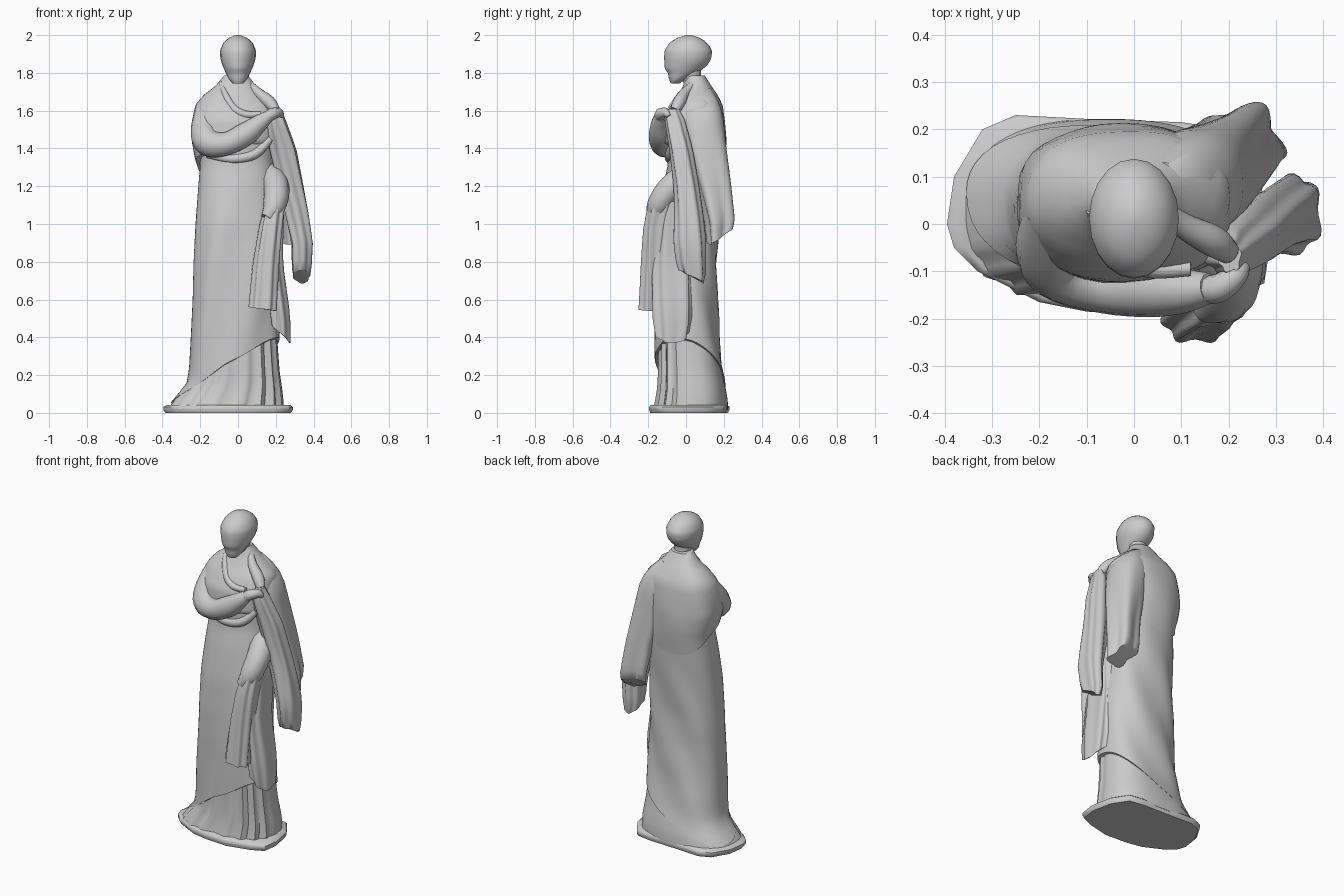
import bpy, bmesh
from math import sin, cos, pi, radians, copysign
from mathutils import Vector


def make(name, rings, cap=True):
    """Skin a list of equal-length point rings into one mesh object."""
    bm = bmesh.new()
    vs = [[bm.verts.new(p) for p in r] for r in rings]
    n = len(vs[0])
    for a, b in zip(vs, vs[1:]):
        for i in range(n):
            k = (i + 1) % n
            bm.faces.new((a[i], a[k], b[k], b[i]))
    if cap:
        bm.faces.new(vs[0])
        bm.faces.new(vs[-1])
    bmesh.ops.recalc_face_normals(bm, faces=bm.faces)
    me = bpy.data.meshes.new(name)
    bm.to_mesh(me)
    bm.free()
    ob = bpy.data.objects.new(name, me)
    bpy.context.collection.objects.link(ob)
    return ob


def section(table, z):
    """Interpolate (z, x0, x1, y0, y1) rows at height z."""
    if z <= table[0][0]:
        return table[0][1:]
    for a, b in zip(table, table[1:]):
        if z <= b[0]:
            t = (z - a[0]) / (b[0] - a[0])
            return [p + (q - p) * t for p, q in zip(a[1:], b[1:])]
    return table[-1][1:]


def loft(name, table, n=32, m=16, hem=None, fold=None, power=0.85):
    """Stack of rounded sections; hem(a) is the lower edge, fold(a, z) scales radius."""
    top = table[-1][0]
    rings = []
    for j in range(m + 1):
        ring = []
        for i in range(n):
            a = -pi + 2 * pi * i / n
            lo = hem(a) if hem else table[0][0]
            z = lo + (top - lo) * j / m
            x0, x1, y0, y1 = section(table, z)
            f = 1 + (fold(a, z) if fold else 0)
            c, s = cos(a), sin(a)
            ring.append(((x0 + x1) / 2 + f * (x1 - x0) / 2 * copysign(abs(c) ** power, c),
                         (y0 + y1) / 2 + f * (y1 - y0) / 2 * copysign(abs(s) ** power, s), z))
        rings.append(ring)
    return make(name, rings)


def tube(name, path, n=12, steps=4):
    """Round tube along smoothed (x, y, z, radius) points."""
    q = [Vector(p) for p in path]
    pts = []
    for i in range(len(q) - 1):
        p0, p1, p2, p3 = q[max(i - 1, 0)], q[i], q[i + 1], q[min(i + 2, len(q) - 1)]
        for s in range(steps):
            t = s / steps
            pts.append(.5 * (2 * p1 + (p2 - p0) * t + (2 * p0 - 5 * p1 + 4 * p2 - p3) * t * t
                             + (3 * p1 - p0 - 3 * p2 + p3) * t ** 3))
    pts.append(q[-1])
    rings = []
    for i, p in enumerate(pts):
        d = (pts[min(i + 1, len(pts) - 1)] - pts[max(i - 1, 0)]).to_3d().normalized()
        u = Vector((1, 0, 0)) - d * d.x if abs(d.x) < .8 else Vector((0, 1, 0)) - d * d.y
        if rings:
            u = last - d * last.dot(d)
        u.normalize()
        last, v = u, d.cross(u)
        rings.append([p.to_3d() + p.w * (cos(2 * pi * k / n) * u + sin(2 * pi * k / n) * v)
                      for k in range(n)])
    return make(name, rings)


# Base slab with irregular outline
outline = [(-.395, 0), (-.38, .1), (-.32, .2), (-.25, .23), (-.1, .222), (.1, .215), (.2, .2),
           (.265, .1), (.29, -.03), (.275, -.125), (.2, -.16), (.05, -.195), (-.1, -.185),
           (-.2, -.165), (-.33, -.1), (-.38, -.05)]
make("base", [[(x * s, y * s, z) for x, y in outline]
              for z, s in ((0, .97), (.015, 1), (.032, 1), (.042, .95))])

# Under-robe: pleated at the front, flaring into a train on one side
loft("under_robe", [(.02, -.37, .24, -.165, .222), (.06, -.345, .238, -.158, .222),
                    (.1, -.31, .235, -.15, .216), (.15, -.262, .228, -.145, .205),
                    (.22, -.242, .218, -.142, .19), (.4, -.22, .205, -.14, .165),
                    (.6, -.21, .2, -.14, .15)], n=72, m=12, power=.8,
     fold=lambda a, z: .05 * cos(18 * a) * max(0, sin(-a + .2)))


# Outer robe with diagonal hem and sweeping folds
def robe_fold(a, z):
    fade = min(1, max(0, 1.3 - z) * 2.5)
    back = max(0, sin(a)) * .04 * sin(5 * a + 12 * z)
    front = max(0, -sin(a)) * .035 * sin(6 * a - 6 * z)
    return (back + front) * fade * min(1, z * 4)


loft("outer_robe", [(.03, -.375, .238, -.16, .226), (.06, -.352, .238, -.155, .227),
                    (.1, -.318, .236, -.15, .222), (.15, -.275, .232, -.152, .212),
                    (.22, -.26, .225, -.158, .2),
                    (.4, -.25, .22, -.162, .175), (.6, -.24, .215, -.165, .165),
                    (.8, -.235, .21, -.162, .165), (1.0, -.225, .2, -.15, .175),
                    (1.2, -.21, .2, -.12, .19), (1.32, -.2, .19, -.095, .2),
                    (1.5, -.2, .19, -.1, .2), (1.62, -.18, .16, -.05, .18)],
     n=56, m=34, hem=lambda a: .225 + .175 * cos(a + .35), fold=robe_fold)

# Shawl over shoulders, blending into the robe at the back
loft("shawl", [(1.2, -.212, .2, -.1, .192), (1.3, -.215, .193, -.1, .205),
               (1.36, -.232, .195, -.11, .21),
               (1.45, -.25, .205, -.125, .212), (1.55, -.243, .21, -.12, .205),
               (1.63, -.225, .2, -.08, .195), (1.68, -.185, .15, -.045, .17),
               (1.73, -.12, .095, -.015, .135), (1.785, -.075, .055, .0, .1)],
     n=40, m=18, hem=lambda a: 1.37 + .06 * cos(a + .9) - .12 * max(0, sin(a)),
     fold=lambda a, z: .02 * sin(6 * a + 12 * z) * max(0, 1.7 - z) * max(0, z - 1.25) * 12)
tube("collar_fold_1", [(-.09, .03, 1.75, .012), (-.065, -.03, 1.68, .019), (-.02, -.075, 1.61, .021),
                       (.04, -.095, 1.58, .02), (.12, -.095, 1.58, .015)])
tube("collar_fold_2", [(.05, .05, 1.755, .015), (.1, .0, 1.7, .026), (.165, -.035, 1.645, .034),
                       (.2, -.06, 1.6, .025)])

# Wrapped arm crossing the chest, with hand
tube("right_arm", [(-.175, .03, 1.6, .055), (-.18, -.04, 1.5, .07), (-.155, -.09, 1.43, .075),
                   (-.06, -.128, 1.425, .062), (.04, -.135, 1.475, .062), (.11, -.14, 1.53, .047),
                   (.16, -.135, 1.57, .032)])
tube("right_hand", [(.14, -.14, 1.555, .028), (.18, -.135, 1.582, .031), (.215, -.11, 1.59, .025),
                    (.235, -.09, 1.57, .012)], 8)
tube("waist_fold", [(-.16, -.06, 1.37, .02), (-.03, -.083, 1.345, .025), (.09, -.085, 1.37, .025),
                    (.17, -.06, 1.45, .02)])

# Bent forearm at the hip
tube("left_forearm", [(.15, .04, 1.29, .05), (.19, -.03, 1.235, .068), (.205, -.1, 1.17, .067),
                      (.19, -.15, 1.09, .06), (.15, -.18, 1.03, .032)])


def pleats(k, amp):
    return lambda a, z: amp * cos(k * a + 3 * z)


# Cloth hanging off the forearm
loft("front_drape", [(.55, .06, .2, -.25, -.13), (.8, .085, .215, -.235, -.11),
                     (1.0, .12, .235, -.22, -.09), (1.12, .15, .25, -.19, -.06)],
     n=48, m=8, hem=lambda a: .55 - .01 * cos(a), fold=pleats(7, .1))
loft("side_drape", [(.36, .19, .275, -.15, .0), (.5, .165, .275, -.17, .03),
                    (.8, .15, .235, -.17, .03), (1.12, .16, .245, -.13, .04)],
     n=48, m=8, hem=lambda a: .42 - .05 * cos(a), fold=pleats(6, .1))

# Long hanging sleeve and the cape end behind it
loft("hanging_sleeve", [(.69, .31, .37, .02, .09), (.72, .29, .38, -.02, .1), (.78, .287, .388, -.045, .1),
                        (.9, .285, .395, -.06, .1), (1.05, .25, .375, -.055, .085),
                        (1.2, .215, .345, -.06, .065), (1.4, .17, .305, -.085, .03),
                        (1.55, .15, .25, -.11, -.01), (1.61, .18, .225, -.1, -.04)],
     n=40, m=16, hem=lambda a: .72 - .035 * sin(a), fold=pleats(6, .1))
loft("cape_end", [(.89, .165, .312, .12, .22), (1.02, .15, .308, .105, .25),
                  (1.2, .12, .285, .06, .235), (1.4, .06, .255, .0, .215),
                  (1.55, .02, .23, -.03, .2), (1.64, .02, .19, -.02, .18),
                  (1.72, .02, .1, .02, .13)],
     n=48, m=14, hem=lambda a: .94 + .05 * sin(a - .5),
     fold=lambda a, z: .2 * cos(4 * a + 1.5 * z) * max(0, 1.55 - z) / .6)

# Neck and bowed head
tube("neck", [(0, .06, 1.62, .07), (0, .045, 1.72, .053), (0, .03, 1.78, .05), (0, .025, 1.86, .06)])
loft("head", [(1.745, -.028, .028, -.08, -.035), (1.765, -.048, .048, -.09, .0),
              (1.8, -.065, .065, -.096, .06), (1.82, -.074, .074, -.112, .09),
              (1.85, -.086, .086, -.114, .12),
              (1.88, -.094, .094, -.116, .135), (1.92, -.095, .095, -.113, .138),
              (1.955, -.08, .08, -.09, .115), (1.98, -.058, .058, -.06, .085),
              (1.995, -.03, .03, -.02, .05), (2.0, -.012, .012, 0, .03)],
     n=20, m=18, power=1)

# Smooth shading, keeping crisp creases
bpy.ops.object.select_all(action='SELECT')
bpy.context.view_layer.objects.active = bpy.context.selected_objects[0]
bpy.ops.object.shade_smooth_by_angle(angle=radians(50))
